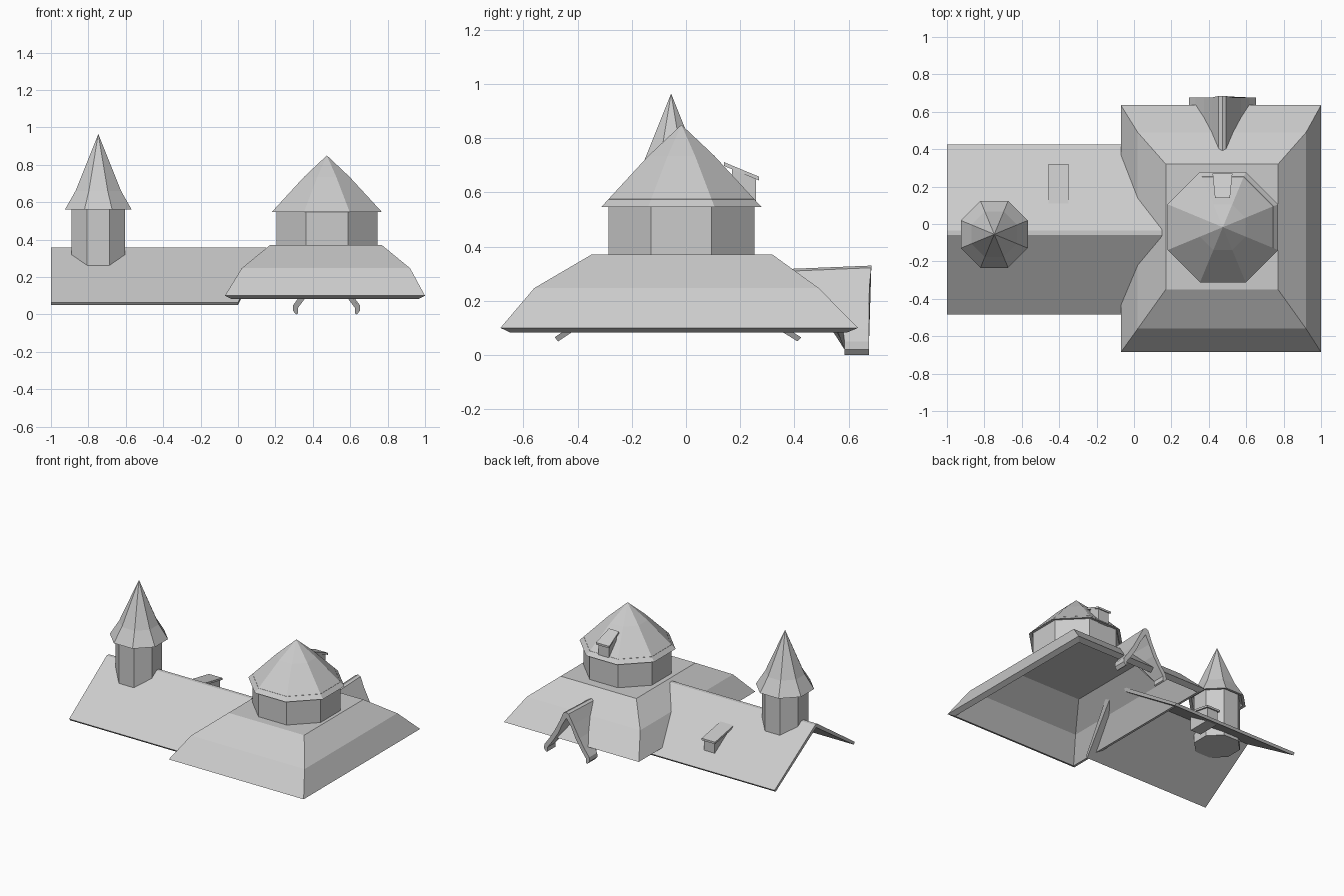
import bpy, bmesh
from math import cos, sin, pi

if "Cube" in bpy.data.objects:
    bpy.data.objects.remove(bpy.data.objects["Cube"])


def make(name, verts, faces):
    me = bpy.data.meshes.new(name)
    me.from_pydata(verts, [], faces)
    bm = bmesh.new()
    bm.from_mesh(me)
    bmesh.ops.remove_doubles(bm, verts=bm.verts, dist=1e-5)
    bmesh.ops.recalc_face_normals(bm, faces=bm.faces)
    bm.to_mesh(me)
    bm.free()
    ob = bpy.data.objects.new(name, me)
    bpy.context.collection.objects.link(ob)
    return ob


def loft(name, rings):
    """Skin a list of equal-length rings and cap both ends."""
    n = len(rings[0])
    verts = [v for r in rings for v in r]
    faces = [(k * n + i, k * n + (i + 1) % n, (k + 1) * n + (i + 1) % n, (k + 1) * n + i)
             for k in range(len(rings) - 1) for i in range(n)]
    faces += [tuple(range(n)), tuple(range((len(rings) - 1) * n, len(rings) * n))]
    return make(name, verts, faces)


def rect(x0, x1, y0, y1, z):
    return [(x0, y0, z), (x1, y0, z), (x1, y1, z), (x0, y1, z)]


def octagon(cx, cy, apothem, z):
    r = apothem / cos(pi / 8)
    return [(cx + r * cos(pi / 8 + i * pi / 4), cy + r * sin(pi / 8 + i * pi / 4), z)
            for i in range(8)]


def tower(name, cx, cy, body, roof):
    """Octagonal drum with a pointed roof; both given as (apothem, z) steps."""
    loft(name + "_drum", [octagon(cx, cy, a, z) for a, z in body])
    loft(name + "_roof", [octagon(cx, cy, a, z) for a, z in roof])


def dormer(name, cx, y0, z0, y1, z1, zb, w0):
    """Small shed dormer facing +y, with a sloping slab on a box."""
    t, w1, wb = 0.014, 0.053, 0.042
    slab = [[(cx - w, y, z), (cx + w, y, z), (cx + w, y, z - t), (cx - w, y, z - t)]
            for w, y, z in ((w0, y0, z0), (w1, y1, z1))]
    loft(name + "_roof", slab)
    box = [[(cx - wb, y, zb), (cx + wb, y, zb), (cx + wb, y, z - t / 2), (cx - wb, y, z - t / 2)]
           for y, z in ((y0 + 0.03, z0 + (z1 - z0) * 0.2), (y1 - 0.012, z1))]
    loft(name + "_box", box)


# Main hipped roof, a hollow shell with a flat top
loft("main_roof", [
    rect(0.19, 0.75, -0.33, 0.30, 0.355),
    rect(0.045, 0.895, -0.535, 0.465, 0.235),
    rect(-0.035, 0.965, -0.65, 0.595, 0.083),
    rect(-0.07, 1.0, -0.685, 0.635, 0.10),
    rect(0.02, 0.92, -0.56, 0.49, 0.247),
    rect(0.17, 0.77, -0.35, 0.32, 0.37)])

# Side wing gable roof, open underneath, running into the main roof
section = [(-0.485, 0.065, 0), (-0.06, 0.357, 0.15), (-0.035, 0.357, 0.15), (0.425, 0.065, 0),
           (0.412, 0.05, 0), (-0.047, 0.335, 0.13), (-0.472, 0.05, 0)]
loft("wing_roof", [[(-1, y, z) for y, z, x in section], [(x, y, z) for y, z, x in section]])

# Towers
tower("large_tower", 0.475, -0.017, [(0.27, 0.37), (0.27, 0.575)],
      [(0.265, 0.575), (0.275, 0.53 + 0.02), (0.295, 0.547), (0.122, 0.735), (0.0, 0.85)])
tower("small_tower", -0.747, -0.055, [(0.143, 0.23), (0.143, 0.585)],
      [(0.14, 0.585), (0.16, 0.562), (0.179, 0.56), (0.122, 0.66), (0.0, 0.965)])

# Dormers
dormer("large_tower_dormer", 0.473, 0.14, 0.712, 0.27, 0.658, 0.55, 0.04)
dormer("wing_dormer", -0.403, 0.11, 0.265, 0.322, 0.225, 0.12, 0.053)

# Rear porch: pointed arch with flared feet; (half width, z, back y)
outer = [(0.02, 0.322, 0.40), (0.055, 0.25, 0.46), (0.10, 0.165, 0.53), (0.145, 0.095, 0.58),
         (0.178, 0.05, 0.585), (0.18, 0.02, 0.585), (0.162, 0, 0.585)]
inner = [(0.152, 0.005, 0.585), (0.152, 0.035, 0.585), (0.115, 0.085, 0.56), (0.07, 0.155, 0.52),
         (0.035, 0.23, 0.47)]
half = outer + inner
arch = ([(0, 0.33, 0.39)] + half + [(0, 0.285, 0.43)]
        + [(-w, z, y) for w, z, y in reversed(half)])
cx = 0.473
back = [(cx + w, y, z - (0.012 if z > 0.3 else 0)) for w, z, y in arch]
front = [(cx + w, 0.675 + max(0, z - 0.23) * 0.1, z) for w, z, y in arch]
loft("rear_porch", [back, front])
